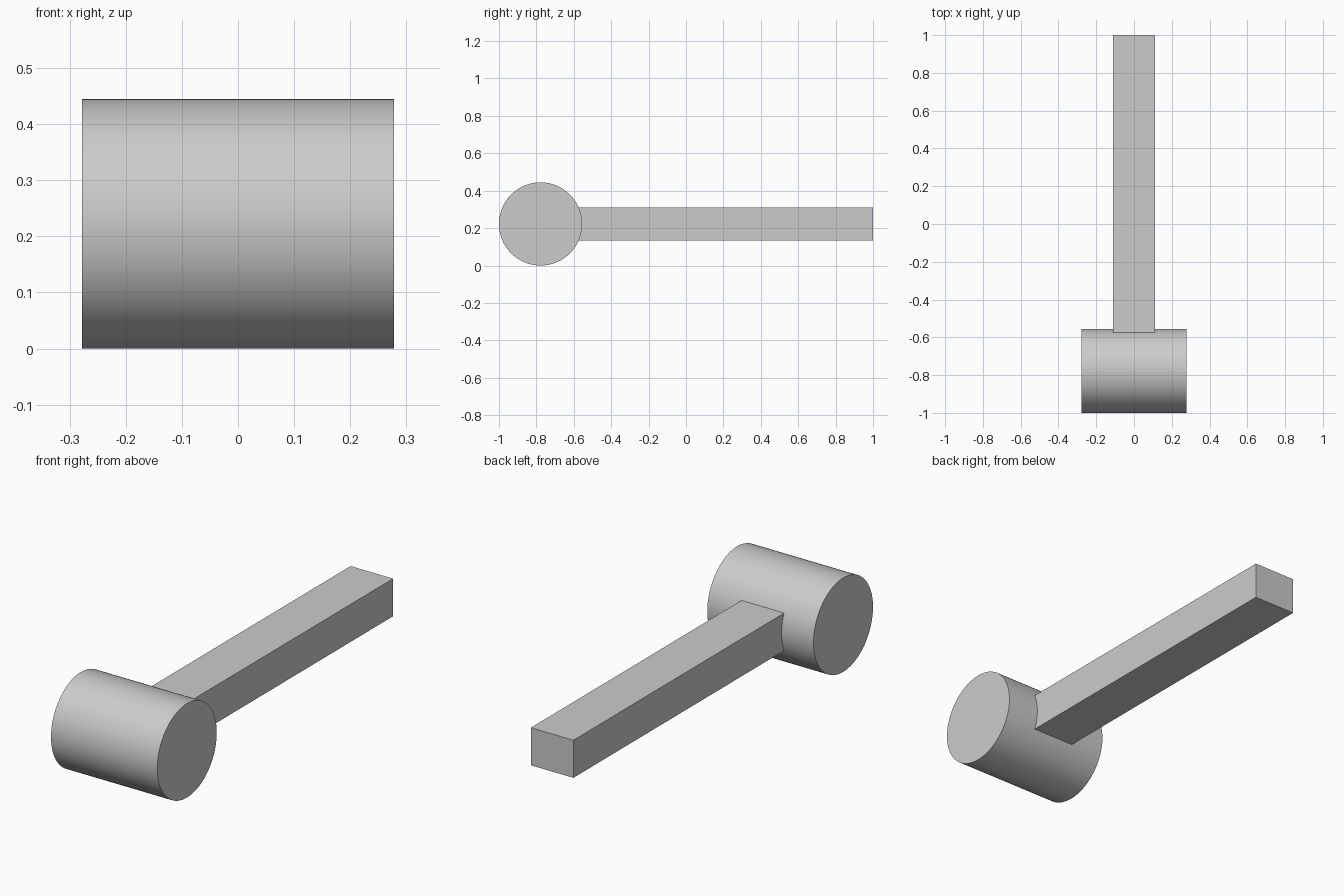
import bpy
import math

default = bpy.data.objects.get("Cube")
if default:
    bpy.data.objects.remove(default, do_unlink=True)

# Single grey material
GREY = (0.6, 0.6, 0.6, 1.0)
grey = bpy.data.materials.new("plain_grey")
grey.use_nodes = True
grey.diffuse_color = GREY
grey.node_tree.nodes["Principled BSDF"].inputs["Base Color"].default_value = GREY

RADIUS = 2 / 9
HEAD_Y = RADIUS - 1
HEAD_LENGTH = 5 / 9
HANDLE_WIDTH, HANDLE_HEIGHT = RADIUS, 0.8 * RADIUS

# Cylindrical head lying along x
bpy.ops.mesh.primitive_cylinder_add(vertices=96, radius=RADIUS, depth=HEAD_LENGTH,
                                    location=(0, HEAD_Y, RADIUS),
                                    rotation=(0, math.pi / 2, 0))
head = bpy.context.object
head.name = "mallet_head"
head.data.materials.append(grey)
bpy.ops.object.transform_apply(location=False, rotation=True, scale=True)

# Rectangular handle running back from the middle of the head
bpy.ops.mesh.primitive_cube_add(size=1, location=(0, (1 + HEAD_Y) / 2, RADIUS))
handle = bpy.context.object
handle.name = "handle"
handle.scale = (HANDLE_WIDTH, 1 - HEAD_Y, HANDLE_HEIGHT)
bpy.ops.object.transform_apply(location=False, rotation=False, scale=True)
handle.data.materials.append(grey)

# Trim the handle to the curve of the head
trim = handle.modifiers.new("fit_to_head", 'BOOLEAN')
trim.operation = 'DIFFERENCE'
trim.solver = 'EXACT'
trim.object = head
bpy.context.view_layer.objects.active = handle
bpy.ops.object.modifier_apply(modifier=trim.name)

# Smooth round side, crisp edges
bpy.ops.object.select_all(action='DESELECT')
head.select_set(True)
bpy.context.view_layer.objects.active = head
bpy.ops.object.shade_smooth_by_angle(angle=math.radians(30))
